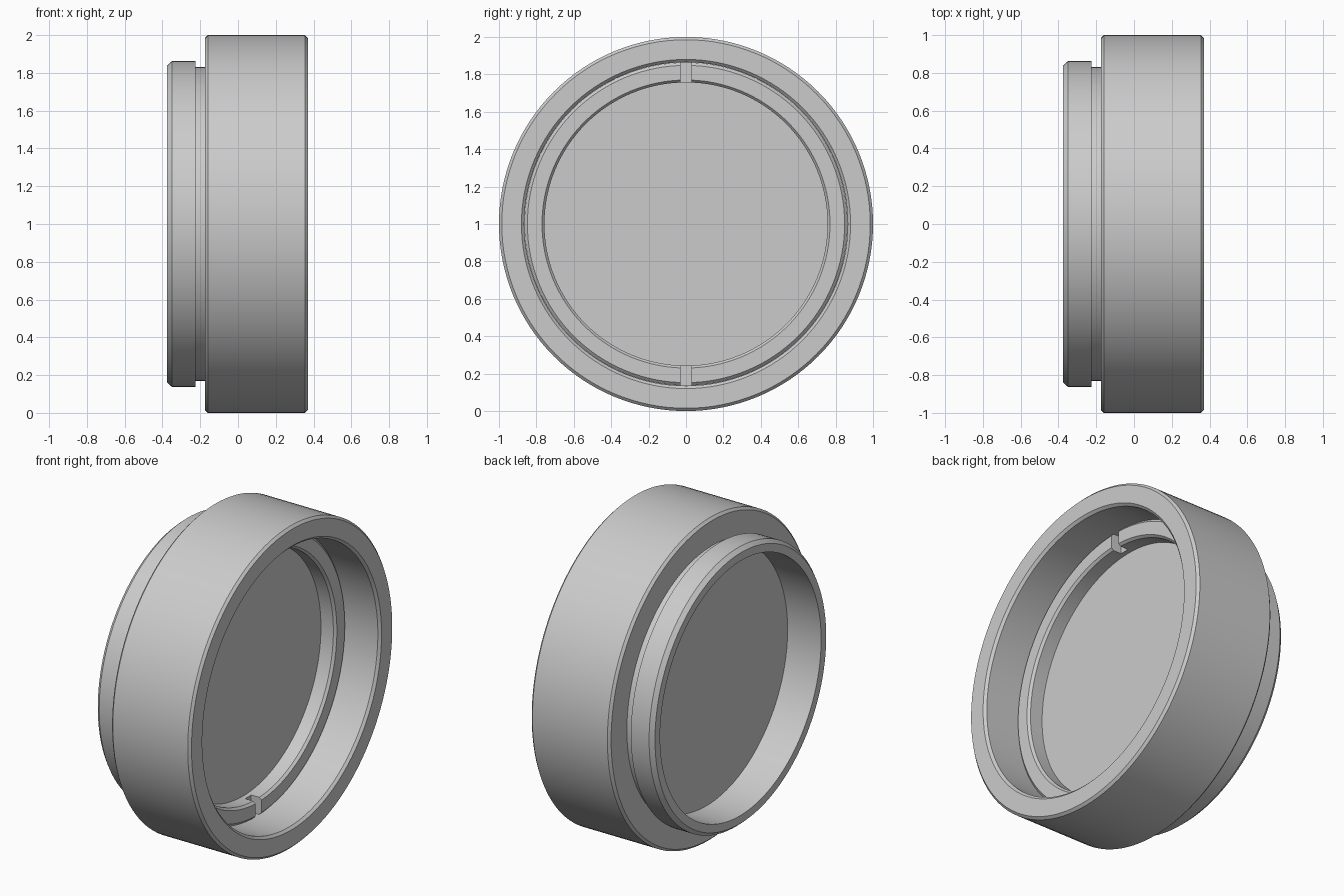
import bpy
import bmesh
import math
from mathutils import Vector, Matrix

cube = bpy.data.objects.get("Cube")
if cube:
    bpy.data.objects.remove(cube, do_unlink=True)

STEPS = 128
CENTRE = Vector((0, 0, 1))

# One plain grey for every part
grey = bpy.data.materials.new("plain_grey")
grey.use_nodes = True
colour = (0.6, 0.6, 0.6, 1)
grey.diffuse_color = colour
grey.node_tree.nodes["Principled BSDF"].inputs["Base Color"].default_value = colour


def finish(name, bm):
    bmesh.ops.recalc_face_normals(bm, faces=bm.faces)
    mesh = bpy.data.meshes.new(name)
    bm.to_mesh(mesh)
    bm.free()
    mesh.materials.append(grey)
    obj = bpy.data.objects.new(name, mesh)
    bpy.context.collection.objects.link(obj)
    return obj


def select(obj):
    bpy.ops.object.select_all(action="DESELECT")
    obj.select_set(True)
    bpy.context.view_layer.objects.active = obj


def smooth(obj):
    select(obj)
    bpy.ops.object.shade_smooth_by_angle(angle=math.radians(30))


def lathe(name, profile):
    """Turn a closed (x, radius) profile around the horizontal axis."""
    bm = bmesh.new()
    verts = [bm.verts.new((x, 0, 1 + r)) for x, r in profile]
    edges = [bm.edges.new((verts[i - 1], verts[i])) for i in range(len(verts))]
    bmesh.ops.spin(bm, geom=verts + edges, cent=CENTRE, axis=(1, 0, 0),
                   angle=math.tau, steps=STEPS, use_duplicate=False)
    bmesh.ops.remove_doubles(bm, verts=bm.verts, dist=1e-5)
    return finish(name, bm)


# Housing: wide barrel, narrow neck and mounting lip, with a stepped bore
housing = lathe("housing", [
    (0.37, 0.88), (0.37, 0.985), (0.355, 1.0),
    (-0.16, 1.0), (-0.175, 0.985), (-0.175, 0.83),
    (-0.225, 0.83), (-0.225, 0.862), (-0.35, 0.862),
    (-0.375, 0.84), (-0.375, 0.79),
    (0.03, 0.79), (0.03, 0.865), (0.355, 0.865),
])
smooth(housing)

# Glass disc seated in the bore
bm = bmesh.new()
bmesh.ops.create_cone(
    bm, cap_ends=True, segments=STEPS, radius1=0.795, radius2=0.795, depth=0.185,
    matrix=Matrix.Translation((-0.0525, 0, 1)) @ Matrix.Rotation(math.pi / 2, 4, "Y"))
smooth(finish("glass_disc", bm))

# Retaining ring in front of the glass, chamfered inside and out
ring = lathe("retaining_ring", [
    (0.025, 0.757), (0.125, 0.757), (0.14, 0.77),
    (0.14, 0.848), (0.125, 0.864), (0.025, 0.864),
])

# Spanner slots at the top and bottom of the ring
bm = bmesh.new()
for side in (1, -1):
    bmesh.ops.create_cube(
        bm, size=1, matrix=Matrix.Translation((0.12, 0, 1 + side * 0.81))
        @ Matrix.Diagonal((0.1, 0.06, 0.2, 1)))
cutter = finish("slot_cutter", bm)
cutter.hide_render = True
cut = ring.modifiers.new("slots", "BOOLEAN")
cut.operation = "DIFFERENCE"
cut.solver = "EXACT"
cut.object = cutter
select(ring)
bpy.ops.object.modifier_apply(modifier=cut.name)
bpy.data.objects.remove(cutter, do_unlink=True)
smooth(ring)
